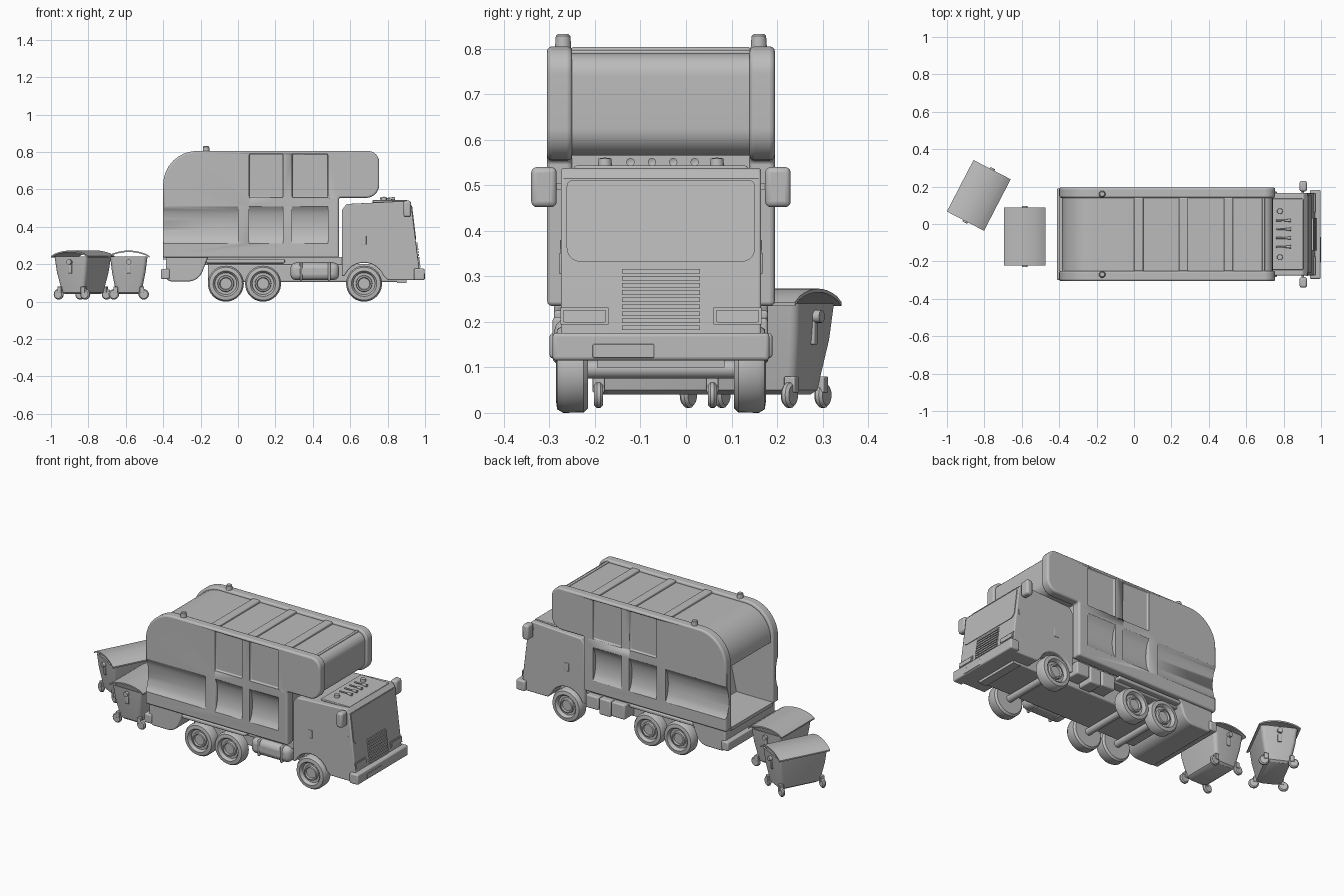
import bpy, bmesh, math
from mathutils import Vector, Matrix

cube = bpy.data.objects.get("Cube")
if cube:
    bpy.data.objects.remove(cube)

grey = bpy.data.materials.new("plain_grey")
grey.use_nodes = True
grey.diffuse_color = (0.5, 0.5, 0.5, 1)
grey.node_tree.nodes["Principled BSDF"].inputs["Base Color"].default_value = (0.5, 0.5, 0.5, 1)

MID = -0.055  # truck centre line in y


def finish(name, bm, bevel=0, smooth=True):
    bmesh.ops.recalc_face_normals(bm, faces=bm.faces)
    mesh = bpy.data.meshes.new(name)
    bm.to_mesh(mesh)
    bm.free()
    mesh.materials.append(grey)
    ob = bpy.data.objects.new(name, mesh)
    bpy.context.collection.objects.link(ob)
    if smooth:
        bpy.ops.object.select_all(action='DESELECT')
        ob.select_set(True)
        bpy.context.view_layer.objects.active = ob
        bpy.ops.object.shade_smooth_by_angle(angle=math.radians(35))
    if bevel:
        m = ob.modifiers.new("soft_edges", 'BEVEL')
        m.width, m.segments, m.limit_method = bevel, 3, 'ANGLE'
        m.angle_limit = math.radians(40)
    return ob


def extrude(name, loop, vec, bevel=0):
    bm = bmesh.new()
    face = bm.faces.new([bm.verts.new(p) for p in loop])
    out = bmesh.ops.extrude_face_region(bm, geom=[face], use_keep_orig=True)
    bmesh.ops.translate(bm, vec=vec, verts=[v for v in out['geom'] if isinstance(v, bmesh.types.BMVert)])
    return finish(name, bm, bevel)


def prism(name, pts, y0, y1, bevel=0):
    return extrude(name, [(x, y0, z) for x, z in pts], (0, y1 - y0, 0), bevel)


def box(name, x0, x1, y0, y1, z0, z1, bevel=0):
    return prism(name, [(x0, z0), (x1, z0), (x1, z1), (x0, z1)], y0, y1, bevel)


def rounded(corners, n=8):
    pts = []
    for i, (x, z, r) in enumerate(corners):
        p = Vector((x, z))
        if not r:
            pts.append(p)
            continue
        a = (Vector(corners[i - 1][:2]) - p).normalized()
        b = (Vector(corners[(i + 1) % len(corners)][:2]) - p).normalized()
        half = a.angle(b) / 2
        c = p + (a + b).normalized() * r / math.sin(half)
        s, e = p + a * r / math.tan(half) - c, p + b * r / math.tan(half) - c
        for k in range(n + 1):
            pts.append(c + s.lerp(e, k / n).normalized() * r)
    return pts


def lathe(name, profile, centre, axis='Z', steps=32, squash=1):
    """Spin (radius, height) points round an axis."""
    bm = bmesh.new()
    vs = [bm.verts.new((r, 0, h)) for r, h in profile]
    es = [bm.edges.new(pair) for pair in zip(vs, vs[1:])]
    bmesh.ops.spin(bm, geom=vs + es, cent=(0, 0, 0), axis=(0, 0, 1), angle=math.tau, steps=steps)
    bmesh.ops.remove_doubles(bm, verts=bm.verts, dist=0.0002)
    turn = {'Z': Matrix(), 'Y': Matrix.Rotation(math.pi / 2, 4, 'X'), '-Y': Matrix.Rotation(-math.pi / 2, 4, 'X'),
            'X': Matrix.Rotation(math.pi / 2, 4, 'Y')}[axis]
    bm.transform(Matrix.Translation(centre) @ turn)
    return finish(name, bm)


# Hopper side walls with sunken panels
outline = rounded([(-0.4, 0.235, 0.01), (0.54, 0.235, 0.01), (0.54, 0.555, 0.01),
                   (0.755, 0.555, 0.07), (0.755, 0.805, 0.06), (-0.4, 0.805, 0.18)], 10)
bays = [(0.06, 0.24), (0.29, 0.48)]
for side, label in ((-1, "right"), (1, "left")):
    outer = MID + side * 0.25
    wall = prism(label + "_hopper_wall", outline, MID + side * 0.195, outer, 0.012)
    cutters = [box("panel_cutter", a, b, outer - 0.014, outer + 0.014, 0.556, 0.79, 0.006) for a, b in bays]
    for a, b in bays + [(-0.42, 0.0)]:
        arc = [(outer - side * 0.028 * math.sin(math.pi * k / 10) ** 0.6, 0.31 + 0.0198 * k) for k in range(11)]
        cutters.append(extrude("hollow_cutter", [(a, y, z) for y, z in arc] +
                               [(a, outer + side * 0.02, 0.508), (a, outer + side * 0.02, 0.31)], (b - a, 0, 0)))
    for c in cutters:
        c.hide_render = True
        c.hide_set(True)
        m = wall.modifiers.new("panel", 'BOOLEAN')
        m.object, m.operation, m.solver = c, 'DIFFERENCE', 'EXACT'

# Hopper core, curved rear roof, floor and packer
y0, y1 = MID - 0.197, MID + 0.197
prism("hopper_core", rounded([(-0.03, 0.24, 0), (0.53, 0.24, 0), (0.53, 0.565, 0), (0.742, 0.565, 0.06),
                              (0.742, 0.79, 0.05), (-0.03, 0.79, 0)]), y0, y1)
roof = rounded([(-0.385, 0.6, 0), (-0.385, 0.79, 0.17), (-0.02, 0.79, 0),
                (-0.02, 0.77, 0), (-0.365, 0.77, 0.15), (-0.365, 0.6, 0)], 10)
prism("rear_roof", roof, y0, y1)
for a, b in ((0.0, 0.05), (0.24, 0.29), (0.48, 0.53)):
    box("roof_rib", a, b, y0, y1, 0.77, 0.804, 0.006)
box("roof_front_rib", 0.685, 0.7, y0, y1, 0.77, 0.797, 0.004)
box("hopper_floor", -0.4, 0, y0, y1, 0.225, 0.245)
prism("packer_blade", rounded([(-0.16, 0.24, 0), (-0.02, 0.24, 0), (-0.02, 0.55, 0), (-0.12, 0.42, 0.05)]), y0, y1)

# Rear tub and bumper
prism("rear_tub", rounded([(-0.385, 0.24, 0), (-0.385, 0.108, 0.03), (-0.21, 0.108, 0.08), (-0.16, 0.24, 0)]),
      MID - 0.235, MID + 0.235, 0.008)
box("rear_bumper", -0.412, -0.365, MID - 0.245, MID + 0.245, 0.12, 0.175, 0.008)
for s in (-1, 1):
    lathe("roof_beacon", [(0, 0), (0.018, 0), (0.016, 0.028), (0.012, 0.032), (0, 0.032)],
          (-0.17, MID + s * 0.215, 0.8))

# Chassis, tank and side lockers
box("chassis_deck", -0.2, 0.6, MID - 0.2, MID + 0.2, 0.195, 0.238, 0.006)
box("chassis_belly", -0.16, 0.87, MID - 0.14, MID + 0.14, 0.105, 0.2, 0.008)
box("mudguard_strip", -0.17, 0.25, MID - 0.235, MID + 0.235, 0.205, 0.225, 0.006)
box("fuel_tank", 0.28, 0.54, MID - 0.235, MID - 0.14, 0.115, 0.208, 0.03)
for x in (0.33, 0.48):
    box("tank_strap", x, x + 0.015, MID - 0.238, MID - 0.14, 0.112, 0.211, 0.028)
for a, b, z in ((0.28, 0.37, 0.12), (0.375, 0.45, 0.11), (0.455, 0.54, 0.13)):
    box("side_locker", a, b, MID + 0.14, MID + 0.235, z, 0.208, 0.008)

# Wheels with stepped hubs
tyre = [(0, -0.035), (0.085, -0.035), (0.095, -0.025), (0.096, 0.02), (0.088, 0.033), (0.068, 0.036),
        (0.062, 0.03), (0.058, 0.016), (0.044, 0.016), (0.042, 0.03), (0.034, 0.032), (0.03, 0.022), (0, 0.022)]
for x in (-0.065, 0.134, 0.674):
    for s, axis in ((-1, 'Y'), (1, '-Y')):
        lathe("wheel", tyre, (x, MID + s * 0.195, 0.096), axis, 40)
    lathe("axle", [(0, -0.17), (0.02, -0.17), (0.02, 0.17), (0, 0.17)], (x, MID, 0.096), 'Y', 16)

# Cab with wheel arch
arch = [(0.674 - 0.112 * math.cos(math.pi * k / 16), 0.096 + 0.112 * math.sin(math.pi * k / 16))
        for k in range(2, 15)]
cab = arch + [(0.8, 0.115), (0.97, 0.115), (0.967, 0.19), (0.927, 0.515), (0.905, 0.538), (0.58, 0.522),
              (0.556, 0.49), (0.556, 0.135)]
prism("cab", cab, MID - 0.22, MID + 0.22, 0.006)
box("cab_roof_cap", 0.72, 0.905, MID - 0.19, MID + 0.19, 0.53, 0.543, 0.004)
box("bumper", 0.94, 0.998, MID - 0.238, MID + 0.238, 0.115, 0.176, 0.008)


def front_plate(name, half, z0, z1, thick, r=0.0, y=MID, bevel=0):
    """Plate lying on the sloping cab front."""
    pts = rounded([(y - half, z0, r), (y + half, z0, r), (y + half, z1, r / 2), (y - half, z1, r / 2)], 5)
    return extrude(name, [(0.9265 + (0.515 - z) * 0.123, u, z) for u, z in pts], (thick, 0, 0), bevel)


front_plate("windscreen", 0.207, 0.332, 0.512, 0.004, 0.03)
front_plate("grille_back", 0.086, 0.178, 0.32, 0.002)
for k in range(9):
    z = 0.182 + k * 0.0155
    front_plate("grille_slat", 0.086, z, z + 0.01, 0.009)
for s in (-1, 1):
    y = MID + s * 0.168
    front_plate("headlight_frame", 0.053, 0.194, 0.231, 0.005, y=y)
    front_plate("headlight", 0.047, 0.199, 0.226, 0.009, 0.004, y=y)
    # mirrors, door handles and slits
    box("mirror", 0.885, 0.925, MID + s * 0.257 - 0.028, MID + s * 0.257 + 0.028, 0.452, 0.54, 0.012)
    box("mirror_arm", 0.895, 0.91, MID + s * 0.22 - 0.025, MID + s * 0.22 + 0.025, 0.49, 0.505)
    box("door_handle", 0.658, 0.686, MID + s * 0.22 - 0.003, MID + s * 0.22 + 0.003, 0.305, 0.352, 0.002)
    box("door_slit", 0.922, 0.93, MID + s * 0.22 - 0.002, MID + s * 0.22 + 0.002, 0.35, 0.38)
    lathe("cab_beacon", [(0, 0), (0.016, 0), (0.014, 0.022), (0, 0.024)], (0.78, MID + s * 0.123, 0.537))
box("number_plate", 0.99, 1.0, MID - 0.15, MID - 0.015, 0.121, 0.151, 0.002)
box("cab_step", 0.85, 0.9, MID - 0.14, MID + 0.14, 0.1, 0.12)
for k in range(4):
    lathe("horn", [(0, -0.04), (0.005, -0.04), (0.004, 0), (0.009, 0.04), (0, 0.036)],
          (0.8, -0.122 + k * 0.047, 0.551), 'X', 16)


# Wheeled bins
def wheeled_bin(place):
    bm = bmesh.new()
    rings = []
    for w, l, z in ((0.055, 0.115, 0.04), (0.068, 0.125, 0.05), (0.09, 0.143, 0.16), (0.1, 0.15, 0.24),
                    (0.092, 0.142, 0.24), (0.062, 0.115, 0.06)):
        ring = rounded([(-w, -l, 0.02), (w, -l, 0.02), (w, l, 0.02), (-w, l, 0.02)], 4)
        rings.append([bm.verts.new((p.x, p.y, z)) for p in ring])
    for a, b in zip(rings, rings[1:]):
        for i in range(len(a)):
            bm.faces.new((a[i - 1], a[i], b[i], b[i - 1]))
    bm.faces.new(rings[0])
    bm.faces.new(rings[-1])
    parts = [finish("bin_tub", bm)]
    # curved lid
    arc = [(-0.112 + 0.0224 * k, 0.243 + 0.03 * math.sin(math.pi * k / 10) ** 0.7) for k in range(11)]
    parts.append(prism("bin_lid", arc + [(x, z - 0.008) for x, z in reversed(arc)], -0.155, 0.155))
    for s in (-1, 1):
        parts.append(lathe("bin_trunnion", [(0, -0.012), (0.014, -0.012), (0.014, 0.012), (0, 0.012)],
                           (0, s * 0.152, 0.212), 'Y', 16))
        parts.append(box("bin_end_rib", -0.01, 0.01, s * 0.14 - 0.01, s * 0.14 + 0.01, 0.15, 0.21, 0.004))
        for t in (-1, 1):
            parts.append(lathe("bin_caster", [(0, -0.01), (0.022, -0.01), (0.028, -0.004), (0.028, 0.004),
                                              (0.022, 0.01), (0, 0.01)], (t * 0.08, s * 0.125, 0.039), 'Y', 20))
            parts.append(box("caster_fork", t * 0.07 - 0.012, t * 0.07 + 0.012, s * 0.125 - 0.013,
                             s * 0.125 + 0.013, 0.045, 0.08, 0.003))
    for p in parts:
        p.matrix_world = place


wheeled_bin(Matrix.Translation((-0.584, -0.067, 0)))
wheeled_bin(Matrix.Translation((-0.83, 0.153, 0)) @ Matrix.Rotation(math.radians(-27.4), 4, 'Z'))
